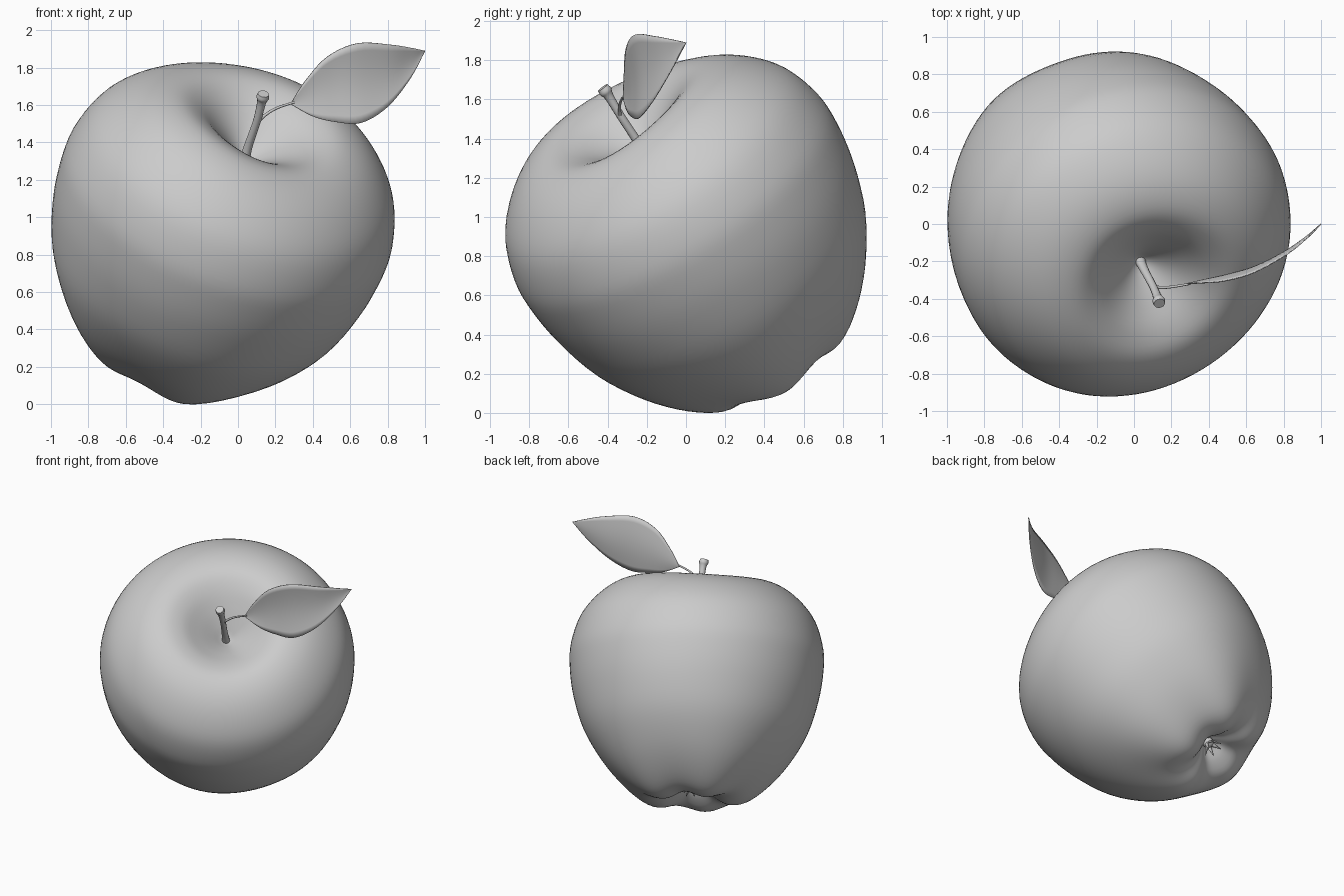
import bpy, bmesh
from math import sin, cos, pi
from mathutils import Vector, Matrix

cube = bpy.data.objects.get("Cube")
if cube:
    bpy.data.objects.remove(cube, do_unlink=True)

# One plain grey for every part
grey = bpy.data.materials.new("plain_grey")
grey.use_nodes = True
COLOUR = (0.6, 0.6, 0.6, 1)
grey.diffuse_color = COLOUR
grey.node_tree.nodes["Principled BSDF"].inputs["Base Color"].default_value = COLOUR


def finish(name, bm):
    """Turn a bmesh into a smooth shaded grey object."""
    bmesh.ops.recalc_face_normals(bm, faces=bm.faces)
    for f in bm.faces:
        f.smooth = True
    mesh = bpy.data.meshes.new(name)
    bm.to_mesh(mesh)
    bm.free()
    mesh.materials.append(grey)
    obj = bpy.data.objects.new(name, mesh)
    bpy.context.collection.objects.link(obj)
    return obj


def smooth_path(points, steps):
    """Catmull-Rom samples through the points."""
    p = [Vector(q) for q in points]
    p = [2 * p[0] - p[1]] + p + [2 * p[-1] - p[-2]]
    out = []
    for a, b, c, d in zip(p, p[1:], p[2:], p[3:]):
        for i in range(steps):
            t = i / steps
            out.append(0.5 * (2 * b + (c - a) * t + (2 * a - 5 * b + 4 * c - d) * t ** 2
                              + (3 * b - a - 3 * c + d) * t ** 3))
    return out + [p[-2]]


def grid(bm, rows, closed=False):
    """Skin rows of points with quads."""
    vs = [[bm.verts.new(q) for q in row] for row in rows]
    n = len(rows[0])
    for r, s in zip(vs, vs[1:]):
        for i in range(n if closed else n - 1):
            j = (i + 1) % n
            bm.faces.new((r[i], r[j], s[j], s[i]))
    bmesh.ops.remove_doubles(bm, verts=bm.verts, dist=0.0005)


def tube(name, points):
    """Round curve; each point is x, y, z, radius."""
    cu = bpy.data.curves.new(name, "CURVE")
    cu.dimensions = "3D"
    cu.bevel_depth = 1
    cu.bevel_resolution = 4
    cu.use_fill_caps = True
    path = smooth_path(points, 5)
    sp = cu.splines.new("POLY")
    sp.points.add(len(path) - 1)
    for pt, q in zip(sp.points, path):
        pt.co = (q[0], q[1], q[2], 1)
        pt.radius = q[3]
    sp.use_smooth = True
    cu.materials.append(grey)
    bpy.context.collection.objects.link(bpy.data.objects.new(name, cu))


# Fruit body: lathed profile (radius, height) with soft lobes, tilted
PROFILE = [(0, .28), (.04, .3), (.1, .35), (.2, .43), (.32, .51), (.45, .545),
           (.6, .505), (.74, .405), (.85, .265), (.91, .08), (.915, -.08),
           (.885, -.29), (.81, -.53), (.68, -.75), (.53, -.92), (.38, -1.03),
           (.25, -1.05), (.14, -1), (.06, -.93), (0, -.91)]
SEGMENTS = 96
rows = []
for r, h in smooth_path(PROFILE, 4):
    r = max(r, 0)
    low = max(0, min(1, -h - .3)) * min(1, r / .25)
    high = max(0, min(1, h * 2)) * min(1, r / .3)
    ring = []
    for i in range(SEGMENTS):
        a = 2 * pi * i / SEGMENTS
        k = 1 + .008 * low * cos(5 * a)
        z = h - .025 * low * cos(5 * a) + .02 * high * sin(2 * a)
        ring.append((r * k * cos(a), r * k * sin(a), z))
    rows.append(ring)
body = bmesh.new()
grid(body, rows, closed=True)
tilt = Vector((0, 0, 1)).rotation_difference(Vector((.32, -.5, .805))).to_matrix().to_4x4()
body.transform(tilt)
lo = [min(v.co[i] for v in body.verts) for i in range(3)]
hi = [max(v.co[i] for v in body.verts) for i in range(3)]
shift = Matrix.Translation((-.08 - (lo[0] + hi[0]) / 2, -(lo[1] + hi[1]) / 2, -lo[2]))
body.transform(shift)
finish("fruit_body", body)

# Dried blossom end: ring of pointed sepals around a small stub
blossom = bmesh.new()
for i in range(6):
    lean = Matrix.Rotation(i * pi / 3, 4, "Z") @ Matrix.Translation((.035, 0, -.96))
    lean = lean @ Matrix.Rotation(pi - .5 - .3 * (i % 2), 4, "Y") @ Matrix.Diagonal((.5, 1, 1, 1))
    bmesh.ops.create_cone(blossom, cap_ends=True, segments=8, radius1=.028,
                          radius2=.003, depth=.12, matrix=lean)
bmesh.ops.create_uvsphere(blossom, u_segments=12, v_segments=8, radius=.04,
                          matrix=Matrix.Translation((0, 0, -.93)))
blossom.transform(shift @ tilt)
finish("blossom_end", blossom)

# Stem with a flared tip, and the thin leaf stalk
tube("stem", [(.03, -.19, 1.28, .03), (.055, -.245, 1.38, .023), (.1, -.33, 1.51, .021),
              (.125, -.39, 1.61, .024), (.132, -.41, 1.64, .034), (.136, -.425, 1.66, .03)])
tube("leaf_stalk", [(.105, -.335, 1.51, .01), (.15, -.34, 1.55, .008),
                    (.21, -.335, 1.585, .007), (.3, -.32, 1.615, .006)])

# Leaf: gently cupped blade skinned between its two edges
BASE, TIP = (.28, -.32, 1.605), (1, 0, 1.89)
upper = smooth_path([BASE, (.36, -.315, 1.73), (.48, -.305, 1.86), (.64, -.26, 1.93),
                     (.82, -.16, 1.922), (.93, -.07, 1.905), TIP], 5)
lower = smooth_path([BASE, (.4, -.3, 1.54), (.52, -.275, 1.51), (.66, -.24, 1.505),
                     (.8, -.17, 1.59), (.92, -.08, 1.74), TIP], 5)
blade = []
for a, b in zip(upper, lower):
    cup = Vector((-.02, .05, 0)) * (a - b).length
    blade.append([a.lerp(b, j / 10) + cup * sin(pi * j / 10) for j in range(11)])
leaf = bmesh.new()
grid(leaf, blade)
leaf_obj = finish("leaf", leaf)
thick = leaf_obj.modifiers.new("thickness", "SOLIDIFY")
thick.thickness = .006
thick.offset = 0
